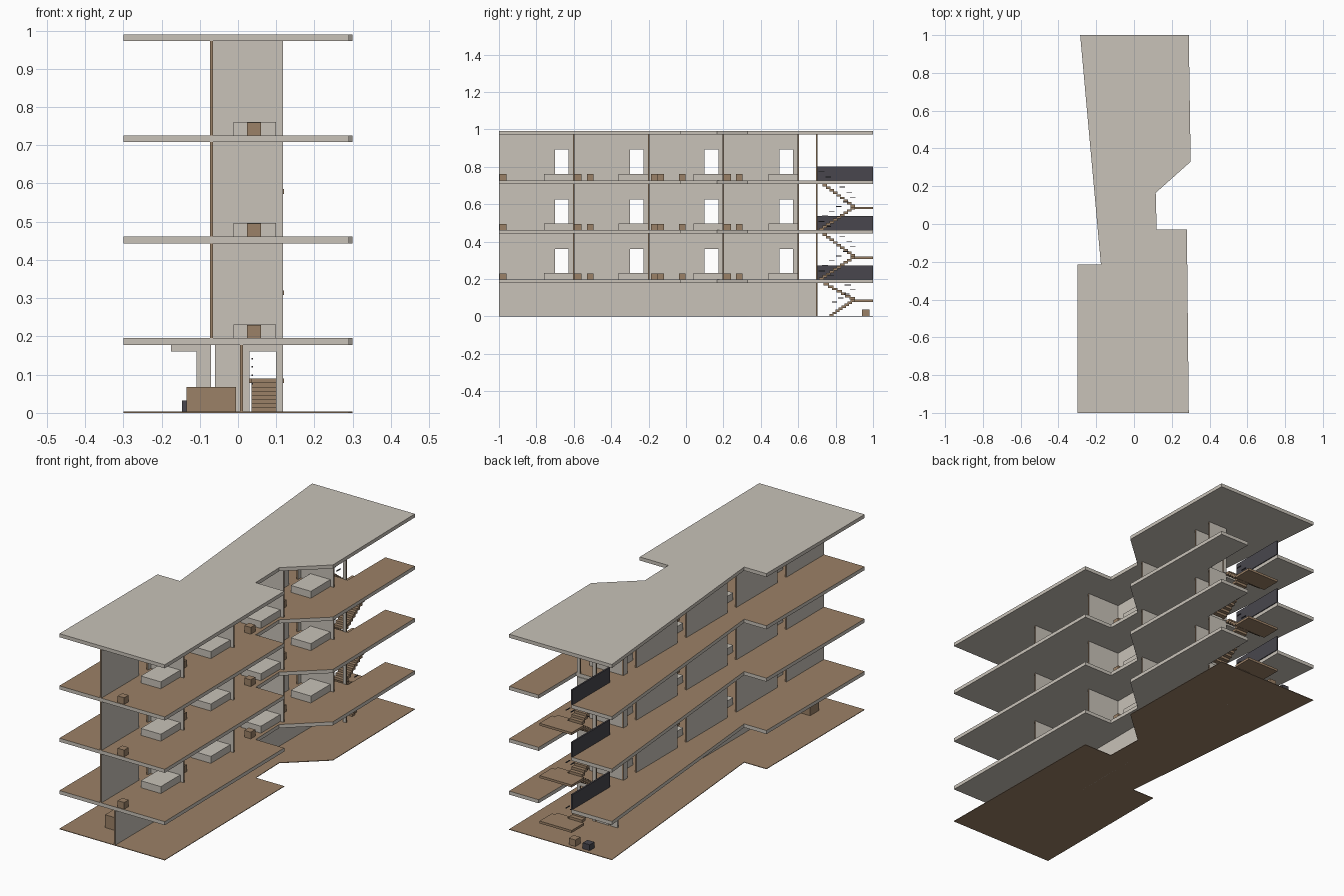
import bpy, bmesh
from mathutils import Matrix, Vector

old = bpy.data.objects.get("Cube")
if old:
    bpy.data.objects.remove(old)


def material(name, rgb):
    m = bpy.data.materials.new(name)
    m.use_nodes = True
    m.diffuse_color = (*rgb, 1)
    m.node_tree.nodes["Principled BSDF"].inputs["Base Color"].default_value = (*rgb, 1)
    return m


plaster = material("pale_plaster", (0.58, 0.54, 0.48))
timber = material("brown_timber", (0.33, 0.22, 0.135))
charcoal = material("charcoal", (0.065, 0.062, 0.075))


def finish(name, bm, mats, rule=None):
    bmesh.ops.recalc_face_normals(bm, faces=bm.faces)
    if rule:
        for f in bm.faces:
            f.material_index = int(rule(f.normal))
    me = bpy.data.meshes.new(name)
    bm.to_mesh(me)
    bm.free()
    for m in mats:
        me.materials.append(m)
    ob = bpy.data.objects.new(name, me)
    bpy.context.collection.objects.link(ob)
    return ob


def boxes(name, spans, mats, rule=None):
    """One object from boxes given as (x0, x1, y0, y1, z0, z1)."""
    bm = bmesh.new()
    for x0, x1, y0, y1, z0, z1 in spans:
        mid = Vector((x0 + x1, y0 + y1, z0 + z1)) / 2
        size = Matrix.Diagonal((x1 - x0, y1 - y0, z1 - z0, 1))
        bmesh.ops.create_cube(bm, size=1, matrix=Matrix.Translation(mid) @ size)
    return finish(name, bm, mats, rule)


def slab(name, outline, z0, z1, mats, rule=None):
    bm = bmesh.new()
    face = bm.faces.new([bm.verts.new((x, y, z0)) for x, y in outline])
    ext = bmesh.ops.extrude_face_region(bm, geom=[face])
    top = [v for v in ext["geom"] if isinstance(v, bmesh.types.BMVert)]
    bmesh.ops.translate(bm, verts=top, vec=(0, 0, z1 - z0))
    return finish(name, bm, mats, rule)


# Footprint, and the same with a stairwell cut into the back edge
side = [(-0.285, 1), (-0.175, -0.215), (-0.3, -0.215), (-0.3, -1), (0.29, -1),
        (0.28, -0.03), (0.12, -0.03), (0.115, 0.165), (0.3, 0.33), (0.29, 1)]
WELL_L, WELL_R, WELL_Y = -0.06, 0.125, 0.7
notched = side + [(WELL_R, 1), (WELL_R, WELL_Y), (WELL_L, WELL_Y), (WELL_L, 1)]

THICK = 0.018
tops = [0.196, 0.461, 0.726]
ceilings = [0.443, 0.708, 0.972]

slab("ground_floor", side, 0, 0.003, [timber])
for i, z in enumerate(tops):
    slab(f"floor_slab_{i + 1}", notched, z - THICK, z, [plaster, timber],
         lambda n: n.z > 0.5)
slab("roof_slab", side, 0.972, 0.99, [plaster])

T = 0.004          # half wall thickness
SPINE = -0.069     # corridor wall position
WALL_R = 0.118
walls_y = [-0.6, -0.2, 0.2, 0.6]


def end_y(n):
    return abs(n.y) > 0.5


def end_x(n):
    return abs(n.x) > 0.5


def stair_wall(x0, z0, z1):
    """Wall in front of the stairs with a doorway."""
    y0, y1, head = WELL_Y - T, WELL_Y + T, z0 + 0.16
    return [(x0, 0.03, y0, y1, z0, z1), (0.1, WALL_R, y0, y1, z0, z1),
            (0.03, 0.1, y0, y1, head, z1)]


# Upper floors: corridor wall with doorways, room walls, beds and small furniture
stools = [(0.042, -0.978), (-0.038, -0.578), (0.042, -0.512), (-0.038, -0.17),
          (0.042, -0.135), (0.08, -0.02), (-0.038, 0.222), (0.042, 0.285)]
for i, (z, c) in enumerate(zip(tops, ceilings)):
    n = i + 1
    spine, start = [], -1
    for y in walls_y:
        d0, d1 = y - 0.1, y - 0.027
        spine.append((SPINE - T, SPINE + T, start, d0, z, c))
        spine.append((SPINE - T, SPINE + T, d0, d1, z + 0.165, c))
        start = d1
    spine.append((SPINE - T, SPINE + T, start, 0.6 + T, z, c))
    boxes(f"corridor_wall_{n}", spine, [plaster, timber], end_y)
    boxes(f"room_walls_{n}", [(SPINE + T, WALL_R, y - T, y + T, z, c) for y in walls_y],
          [plaster, timber], end_x)
    boxes(f"stair_wall_{n}", stair_wall(0.01, z, c), [plaster, timber], end_x)
    boxes(f"beds_{n}", [(-0.012, 0.1, y - 0.16, y - T, z, z + 0.035) for y in walls_y],
          [plaster])
    boxes(f"stools_{n}", [(x - 0.018, x + 0.018, y - 0.018, y + 0.018, z, z + 0.034)
                          for x, y in stools], [timber])
    boxes(f"stairwell_guard_{n}", [(WELL_L - T, WELL_L + T, WELL_Y, 1, z, z + 0.076)],
          [charcoal])

# Ground floor: long wall, entrance walls, counter and seats
G = tops[0] - THICK
boxes("ground_long_wall", [(0.005, 0.013, -1, WELL_Y, 0, G)], [plaster, timber], end_y)
boxes("ground_stair_wall", stair_wall(0.013, 0, G), [plaster, timber], end_x)
y0, y1 = WELL_Y - T, WELL_Y + T
boxes("ground_entrance_wall", [(-0.175, -0.108, y0, y1, 0.16, G),
                               (-0.108, -0.07, y0, y1, 0, G),
                               (-0.06, 0.005, y0, y1, 0, G)], [plaster])
boxes("reception_counter", [(-0.135, -0.005, -0.87, -0.8, 0, 0.068)], [timber])
boxes("outdoor_table", [(-0.067, -0.03, 0.94, 0.98, 0, 0.036)], [timber])
boxes("outdoor_seat", [(-0.147, -0.108, 0.942, 0.98, 0, 0.033)], [charcoal])


# Stairs: two flights and a landing per storey, with short rail bars
def flight(x0, x1, ya, yb, za, zb, count):
    steps, bars = [], []
    dy, dz = (yb - ya) / count, (zb - za) / count
    for k in range(count):
        a, b = sorted((ya + k * dy, ya + (k + 1) * dy))
        top = za + (k + 1) * dz
        steps.append((x0, x1, a - 0.003, b + 0.003, top - 0.013, top))
        if k % 2:
            bars.append((x0, x0 + 0.004, a - 0.006, b + 0.006, top + 0.05, top + 0.054))
    return steps, bars


storeys = [(0.003, 0.09, tops[0], 0.77, 8),
           (tops[0], 0.32, tops[1], 0.715, 10),
           (tops[1], 0.585, tops[2], 0.715, 10)]
for i, (z, mid, up, start, count) in enumerate(storeys):
    low, low_bars = flight(0.035, 0.103, start, 0.9, z, mid, count)
    high, high_bars = flight(-0.05, 0.022, 0.9, 0.715, mid, up - 0.005, count)
    landing = [(WELL_L, 0.12, 0.9, 1, mid - 0.012, mid)]
    boxes(f"stairs_{i + 1}", low + high + landing, [timber])
    boxes(f"stair_rail_{i + 1}", low_bars + high_bars, [charcoal])
